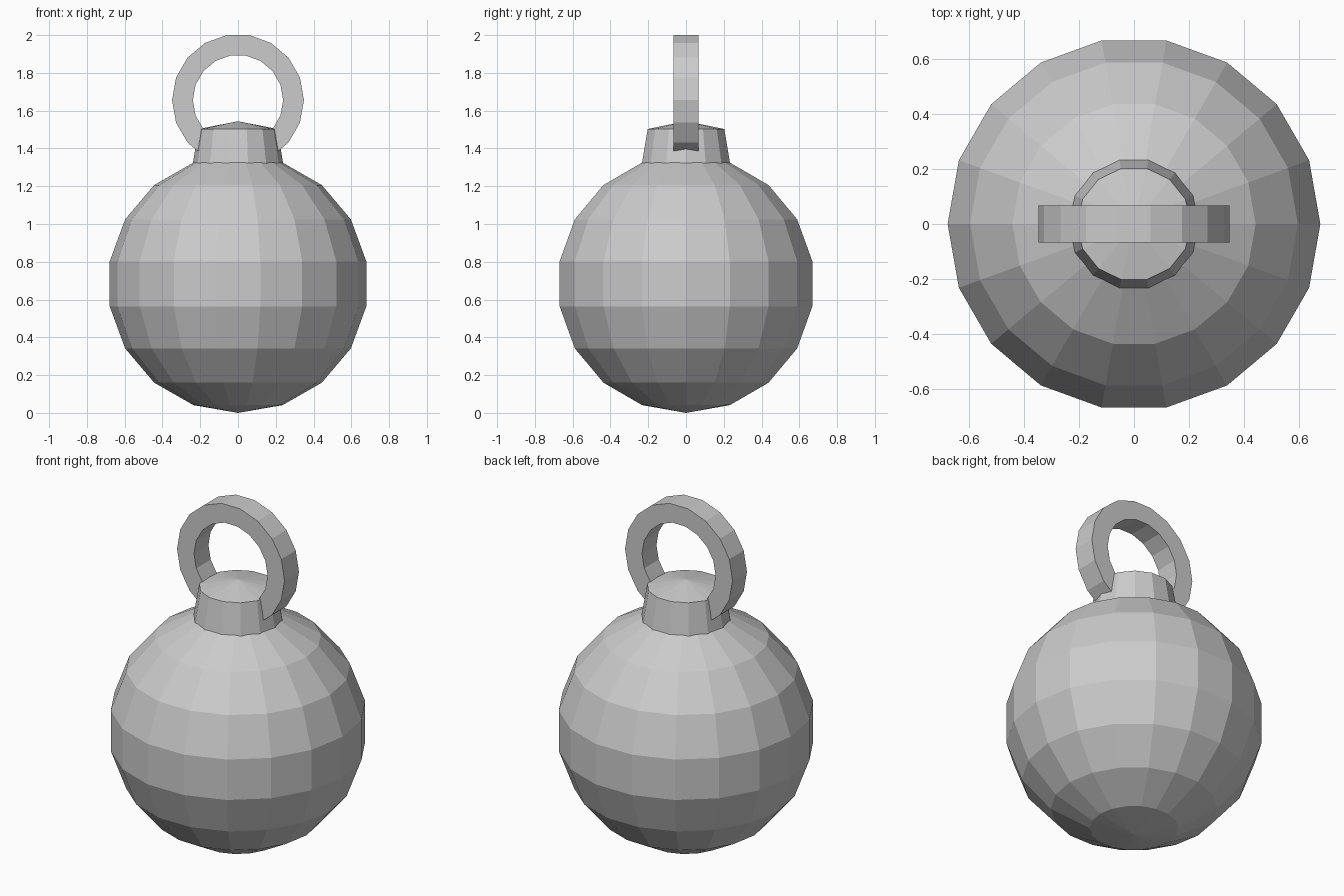
import bpy
from math import cos, sin, pi, radians

if "Cube" in bpy.data.objects:
    bpy.data.objects.remove(bpy.data.objects["Cube"])


def make_object(name, verts, faces):
    mesh = bpy.data.meshes.new(name)
    mesh.from_pydata(verts, [], faces)
    mesh.update()
    obj = bpy.data.objects.new(name, mesh)
    bpy.context.collection.objects.link(obj)
    return obj


def lathe(name, profile, bottom, top, n):
    """Revolve (radius, z) rings about z and close both ends on a pole."""
    verts = [(r * cos(2 * pi * i / n), r * sin(2 * pi * i / n), z)
             for r, z in profile for i in range(n)]
    low, high = len(verts), len(verts) + 1
    verts += [(0, 0, bottom), (0, 0, top)]
    last = (len(profile) - 1) * n
    faces = []
    for i in range(n):
        j = (i + 1) % n
        faces.append((low, j, i))
        for k in range(0, last, n):
            faces.append((k + i, k + j, k + n + j, k + n + i))
        faces.append((last + i, last + j, high))
    return make_object(name, verts, faces)


def flat_ring(name, outer, inner, half_width, z, n):
    """Rectangular-section ring standing in the xz plane."""
    section = [(outer, -half_width), (outer, half_width),
               (inner, half_width), (inner, -half_width)]
    verts = [(r * cos(2 * pi * i / n), y, z + r * sin(2 * pi * i / n))
             for i in range(n) for r, y in section]
    faces = []
    for i in range(n):
        a, b = 4 * i, 4 * ((i + 1) % n)
        for k in range(4):
            m = (k + 1) % 4
            faces.append((a + k, a + m, b + m, b + k))
    return make_object(name, verts, faces)


# Faceted ball, 18 sides and 9 bands
ball_profile = [(0.69 * sin(radians(a)), 0.683 - 0.683 * cos(radians(a)))
                for a in range(20, 180, 20)]
lathe("ball", ball_profile, 0.0, 1.366, 18)

# Tapered neck with a shallow conical cap
lathe("neck_cap", [(0.241, 1.31), (0.208, 1.503)], 1.31, 1.544, 14)

# Hanging ring sunk into the neck
flat_ring("hanging_ring", 0.349, 0.239, 0.067, 1.656, 18)
